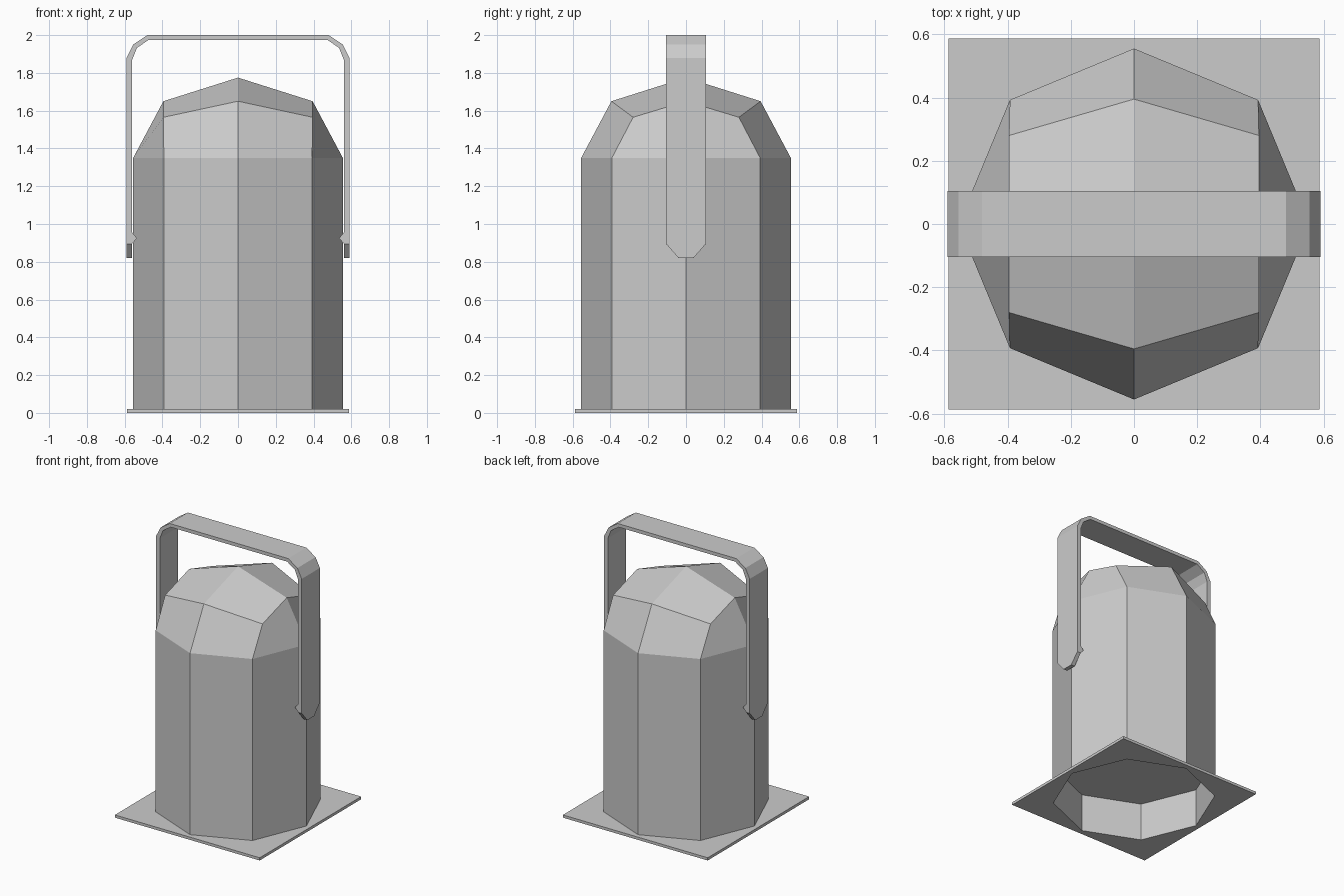
import bpy, bmesh
from math import cos, sin, pi

if "Cube" in bpy.data.objects:
    bpy.data.objects.remove(bpy.data.objects["Cube"])


def finish(bm, name):
    bmesh.ops.recalc_face_normals(bm, faces=bm.faces[:])
    me = bpy.data.meshes.new(name)
    bm.to_mesh(me)
    bm.free()
    ob = bpy.data.objects.new(name, me)
    bpy.context.collection.objects.link(ob)
    return ob


def loft(bm, rings, closed=False):
    """Join rings of points with quads; returns the vertex rings."""
    vr = [[bm.verts.new(p) for p in r] for r in rings]
    pairs = list(zip(vr, vr[1:])) + ([(vr[-1], vr[0])] if closed else [])
    for a, b in pairs:
        n = len(a)
        for i in range(n):
            j = (i + 1) % n
            bm.faces.new((a[i], a[j], b[j], b[i]))
    return vr


def octagon(r, z):
    return [(r * cos(i * pi / 4), r * sin(i * pi / 4), z) for i in range(8)]


# Body: hollow foot, octagonal wall, faceted dome
R = 0.555
dome = []
for i in range(8):
    sx, sy = round(cos(i * pi / 4)), round(sin(i * pi / 4))
    diagonal = sx and sy
    dome.append((0.395 * sx, (0.28 if diagonal else 0.395) * sy,
                 1.565 if diagonal else 1.65))
bm = bmesh.new()
rings = loft(bm, [octagon(R - 0.005, 0.28), octagon(R - 0.005, 0),
                  octagon(R, 0), octagon(R, 1.35), dome])
bm.faces.new(rings[0])
apex = bm.verts.new((0, 0, 1.775))
top = rings[-1]
for i in range(0, 8, 2):
    bm.faces.new((apex, top[i], top[i + 1], top[(i + 2) % 8]))
finish(bm, "body")

# Base plate: thin square with an octagonal opening
square = [(0.587 * round(cos(i * pi / 4)), 0.587 * round(sin(i * pi / 4)))
          for i in range(8)]
bm = bmesh.new()
loft(bm, [octagon(R - 0.003, 0), [(x, y, 0) for x, y in square],
          [(x, y, 0.02) for x, y in square], octagon(R - 0.003, 0.02)], closed=True)
finish(bm, "base_plate")

# Handle: bent flat strap; stations are outer x,z, inner x,z, half width
half = [(0.59, 0.82, 0.56, 0.82, 0.04),
        (0.59, 0.895, 0.56, 0.895, 0.105),
        (0.59, 1.88, 0.56, 1.87, 0.105),
        (0.555, 1.95, 0.535, 1.932, 0.105),
        (0.48, 2.0, 0.473, 1.975, 0.105)]
stations = half + [(-a, b, -c, d, w) for a, b, c, d, w in reversed(half)]
bm = bmesh.new()
rings = loft(bm, [[(xo, -w, zo), (xo, w, zo), (xi, w, zi), (xi, -w, zi)]
                  for xo, zo, xi, zi, w in stations])
bm.faces.new(rings[0])
bm.faces.new(rings[-1])
finish(bm, "handle")

# Small wedge lugs between strap and body
for side, name in ((-1, "left_lug"), (1, "right_lug")):
    bm = bmesh.new()
    prof = [(0.565, 0.96), (0.535, 0.925), (0.565, 0.89)]
    ends = loft(bm, [[(side * x, y, z) for x, z in prof] for y in (-0.104, 0.104)])
    bm.faces.new(ends[0])
    bm.faces.new(ends[1])
    finish(bm, name)
